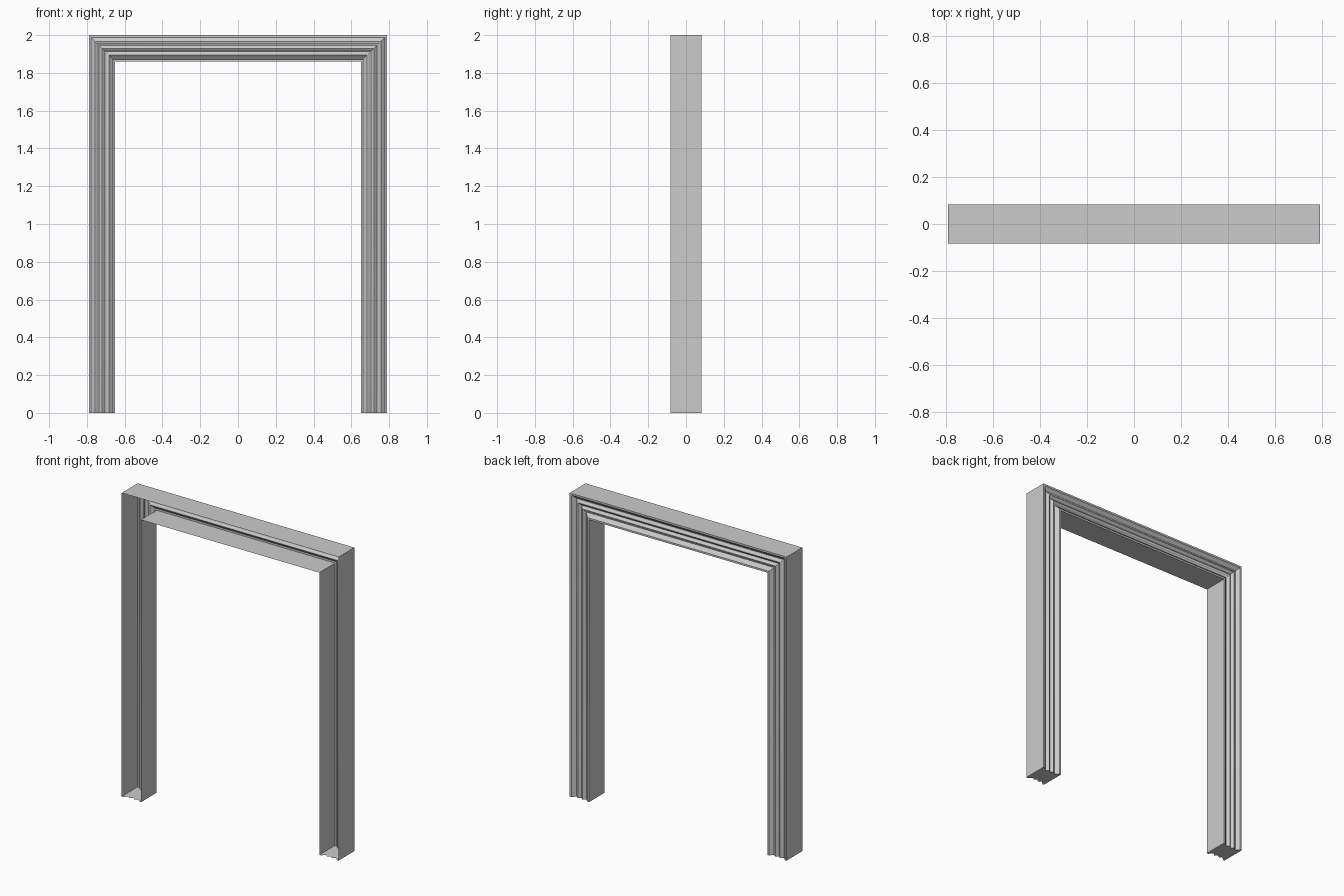
import bpy, bmesh, math

if "Cube" in bpy.data.objects:
    bpy.data.objects.remove(bpy.data.objects["Cube"])

HALF, TOP, W, D = 0.79, 2.0, 0.14, 0.082

# Moulding contour: (distance in from the outer edge, y on the back face)
moulding = [(0, D), (0.012, D), (0.018, 0.074)]
for i in range(1, 20):
    d = 0.018 + 0.104 * i / 20
    y = 0.067 + 0.007 * math.cos(2 * math.pi * 3 * i / 20)
    moulding.append((d, y))
moulding += [(0.122, 0.074), (0.128, D), (W, D)]

# Hollow section: side walls open to the front, moulding on the back
section = [(0, -D)] + moulding + [(W, -D)]


def path(d):
    """Foot, mitred corner, mitred corner, foot at inset d."""
    x, z = HALF - d, TOP - d
    return [(-x, 0), (-x, z), (x, z), (x, 0)]


def make_object(name, bm):
    bmesh.ops.remove_doubles(bm, verts=bm.verts, dist=1e-5)
    bmesh.ops.recalc_face_normals(bm, faces=bm.faces)
    mesh = bpy.data.meshes.new(name)
    bm.to_mesh(mesh)
    bm.free()
    obj = bpy.data.objects.new(name, mesh)
    bpy.context.collection.objects.link(obj)
    bpy.ops.object.select_all(action='DESELECT')
    obj.select_set(True)
    bpy.context.view_layer.objects.active = obj
    bpy.ops.object.shade_smooth_by_angle(angle=math.radians(40))
    return obj


# Frame casing swept around the doorway
bm = bmesh.new()
rows = [[bm.verts.new((x, y, z)) for x, z in path(d)] for d, y in section]
for a, b in zip(rows, rows[1:]):
    for k in range(3):
        bm.faces.new((a[k], a[k + 1], b[k + 1], b[k]))

# Foot caps with the contour on both edges
for side in (-1, 1):
    pairs = [[bm.verts.new((side * (HALF - d), s * y, 0)) for s in (-1, 1)]
             for d, y in moulding]
    for (a, b), (c, e) in zip(pairs, pairs[1:]):
        bm.faces.new((a, b, e, c))

make_object("door_frame", bm)
